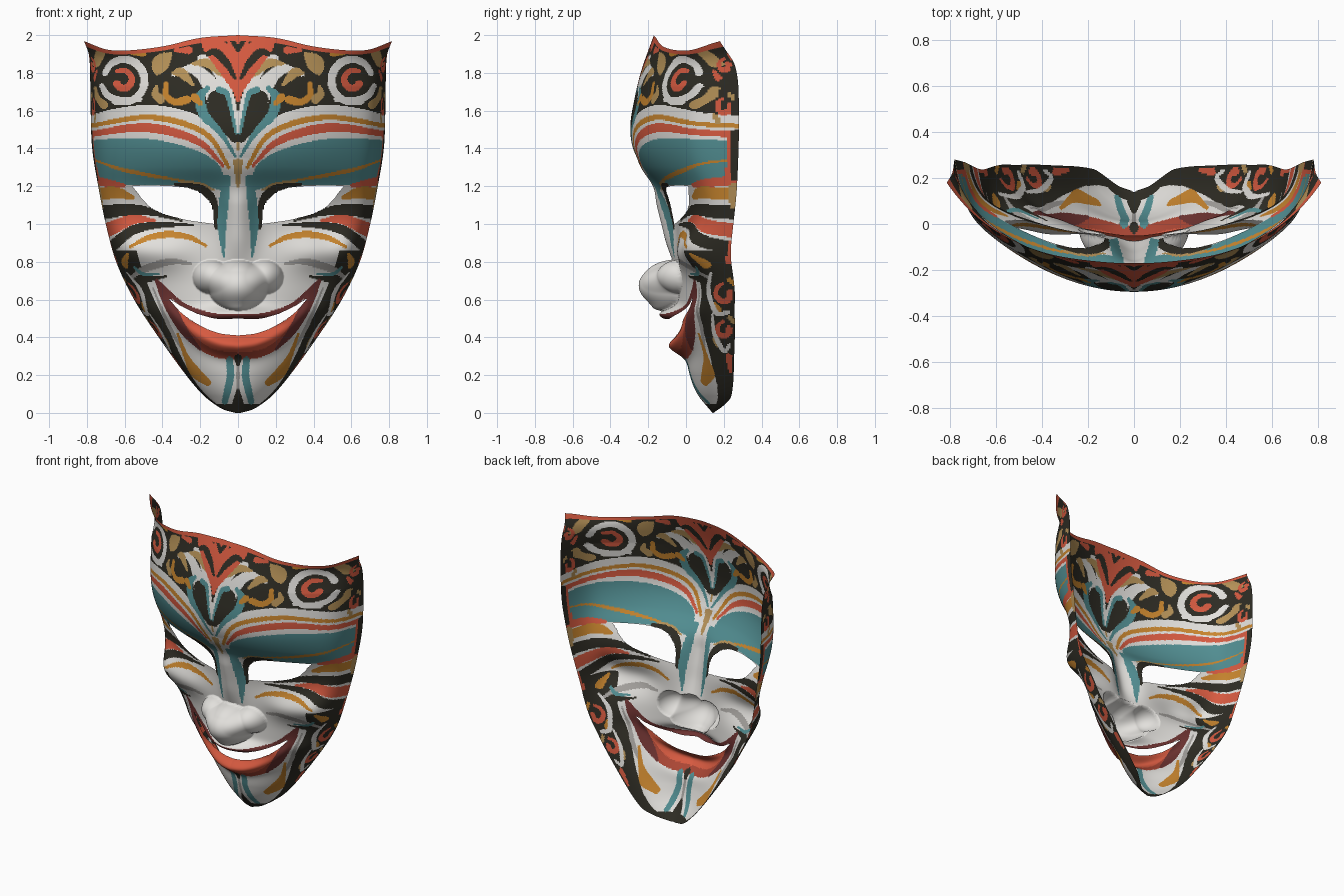
import bpy, math

# ---------- colours ----------
PALETTE = {"white": (226, 224, 220), "grey": (165, 162, 158), "coral": (214, 90, 64),
           "maroon": (108, 50, 48), "teal": (82, 142, 146), "charcoal": (46, 44, 36),
           "ochre": (200, 133, 46), "tan": (182, 146, 88), "brick": (170, 70, 52)}
NAMES = list(PALETTE)
NU, NV = 150, 340          # half columns, rows


def curve(pts):
    """Smooth function through (t, value) points."""
    n = len(pts)
    m = []
    for i in range(n):
        a, b = pts[max(i - 1, 0)], pts[min(i + 1, n - 1)]
        m.append((b[1] - a[1]) / (b[0] - a[0]))

    def f(t):
        if t <= pts[0][0]:
            return pts[0][1]
        for i in range(n - 1):
            (t0, a), (t1, b) = pts[i], pts[i + 1]
            if t <= t1:
                h = t1 - t0
                s = (t - t0) / h
                s2, s3 = s * s, s * s * s
                return ((2*s3 - 3*s2 + 1) * a + (s3 - 2*s2 + s) * h * m[i]
                        + (3*s2 - 2*s3) * b + (s3 - s2) * h * m[i+1])
        return pts[-1][1]
    return f


# ---------- outline and depth profiles ----------
half_width = curve([(0, .012), (.015, .07), (.05, .13), (.1, .19), (.2, .275), (.4, .42), (.6, .55), (.8, .645),
                    (1, .70), (1.2, .74), (1.4, .772), (1.6, .78), (1.8, .783), (1.93, .79), (2, .815)])
top_edge = curve([(0, 2), (.2, 1.985), (.4, 1.94), (.6, 1.918), (.7, 1.925), (.815, 1.968)])
mid_y = curve([(0, .14), (.1, .06), (.2, .02), (.3, 0), (.4, -.03), (.5, -.05), (.7, -.05), (.9, -.05), (1, -.06),
               (1.1, -.085), (1.2, -.145), (1.3, -.23), (1.4, -.28), (1.5, -.295), (1.6, -.285), (1.8, -.24), (2, -.17)])
edge_y = curve([(0, .145), (.04, .2), (.09, .24), (.3, .255), (.6, .26), (.9, .245), (1.2, .27), (1.6, .28),
                (1.86, .26), (2, .18)])
ridge = curve([(.75, 0), (.9, -.055), (1.0, -.07), (1.1, -.07), (1.2, -.03), (1.35, 0)])
eye_top = curve([(.125, 1.0), (.135, 1.085), (.18, 1.15), (.25, 1.187), (.35, 1.2), (.5, 1.203), (.56, 1.2)])
eye_low = curve([(.125, 1.0), (.31, 1.03), (.465, 1.09), (.56, 1.2)])
lip_top = curve([(0, .5), (.1, .497), (.2, .52), (.3, .565), (.37, .61)])
lip_low = curve([(0, .41), (.1, .422), (.2, .462), (.3, .53), (.37, .61)])
HOLES = [(.125, .56, eye_top, eye_low), (-1, .37, lip_top, lip_low)]


def bump(x, z, cx, cz, rx, rz):
    return math.exp(-((x - cx) / rx) ** 2 - ((z - cz) / rz) ** 2)


def ball(x, z, cx, cz, rx, rz, ry):
    q = 1 - ((x - cx) / rx) ** 2 - ((z - cz) / rz) ** 2
    return ry * q ** .6 if q > 0 else 0


def depth(x, z, zr, u):
    a, t = mid_y(z), max(0, (zr - 1.75) / .25)
    g = (1 - t) * (.66 * u * u + .34 * u ** 24) + t * (.78 * u * u + .22 * u ** 8)
    y = a + (edge_y(zr) - a) * g
    y += ridge(z) * math.exp(-(x / .09) ** 2)
    y -= .06 * bump(x, z, .42, .85, .17, .1)                          # cheek
    y -= .075 * bump(x, z, .6, .87, .11, .12) * (1 - u ** 20)         # outer cheek
    y -= .09 * bump(x, z, 0, .52, .2, .04)                            # upper lip
    y -= .075 * bump(x, z, 0, z - (lip_low(x) - z - .06), .3, .05)    # lower lip
    tip = ball(x, z, 0, .675, .16, .135, .2)                          # nose tip and wings
    wing = ball(x, z, .14, .72, .1, .09, .115)
    return y - (tip ** 3 + wing ** 3) ** (1 / 3)


# ---------- half grid ----------
half = []
for j in range(NV + 1):
    zr = 2 * j / NV
    w = half_width(zr)
    row = []
    for i in range(NU + 1):
        s = i / NU
        u = 1.35 * s - .35 * s * s                                    # finer columns near the edge
        x = u * w
        z = zr - (2 - top_edge(x)) * max(0, (zr - 1.5) / .5) ** 2
        for x0, x1, hi, lo in HOLES:                                  # snap to hole rims
            if x0 <= x <= x1:
                for c in (hi(x), lo(x)):
                    if abs(z - c) < 1.05 / NV:
                        z = c
        row.append((x, depth(x, z, zr, u), z))
    half.append(row)

# ---------- painting on the half grid, seen from the front (x, z) or the side (y, z) ----------
paint, centre, flank, bucket = {}, {}, {}, {}
for j in range(NV):
    for i in range(NU):
        q = (half[j][i], half[j][i+1], half[j+1][i], half[j+1][i+1])
        x, y, z = (sum(p[n] for p in q) / 4 for n in range(3))
        if any(a < x < b and lo(x) < z < hi(x) for a, b, hi, lo in HOLES):
            continue
        u = x / half[j][NU][0]
        for ok, space, h in ((True, centre, x), (u > .78, flank, y)):
            if ok:
                space[j, i] = (h, z)
                bucket.setdefault((space is flank, int(h * 40), int(z * 40)), []).append((j, i))
        side = u > .93 - .12 * min(1, max(0, (z - .15) / .3))
        paint[j, i] = "charcoal" if (side and z < .86) or z < .05 else "white"


def fill(col, hi, lo, x0=0, x1=.9):
    """Colour the area between two curves."""
    hi, lo = curve(hi), curve(lo)
    for k, (x, z) in centre.items():
        if x0 <= x <= x1 and lo(x) < z < hi(x):
            paint[k] = col


def stroke(col, pts, *radii, space=centre):
    """Brush stroke through points with changing radius."""
    fx = curve([(i, p[0]) for i, p in enumerate(pts)])
    fz = curve([(i, p[1]) for i, p in enumerate(pts)])
    fr = curve(list(enumerate(radii))) if len(radii) > 1 else (lambda t: radii[0])
    n = 24 * (len(pts) - 1)
    for s in range(n + 1):
        t = s / n
        x, z, r = fx(t * (len(pts) - 1)), fz(t * (len(pts) - 1)), max(.004, fr(t * (len(radii) - 1)))
        for bx in range(int((x - r) * 40) - 1, int((x + r) * 40) + 2):
            for bz in range(int((z - r) * 40), int((z + r) * 40) + 1):
                for k in bucket.get((space is flank, bx, bz), ()):
                    c = space[k]
                    if (c[0] - x) ** 2 + (c[1] - z) ** 2 < r * r:
                        paint[k] = col


def spiral(col, cx, cz, r0, r1, a0, a1, *radii, space=centre):
    pts = []
    for s in range(9):
        a, r = math.radians(a0 + (a1 - a0) * s / 8), r0 + (r1 - r0) * s / 8
        pts.append((cx + r * math.cos(a), cz + r * math.sin(a)))
    stroke(col, pts, *radii, space=space)


# forehead ground and brow bands
fill("charcoal", [(0, 2.1), (.9, 2.1)], [(0, 1.42), (.1, 1.5), (.25, 1.59), (.45, 1.63), (.65, 1.61), (.8, 1.57)])
stroke("ochre", [(.05, 1.3), (.15, 1.46), (.3, 1.535), (.5, 1.565), (.78, 1.52)], .01, .016, .012)
stroke("coral", [(.08, 1.31), (.2, 1.43), (.38, 1.495), (.55, 1.51), (.78, 1.475)], .008, .024, .016)
fill("teal", [(.06, 1.22), (.1, 1.31), (.2, 1.38), (.4, 1.44), (.6, 1.455), (.8, 1.44)],
     [(.06, 1.17), (.2, 1.205), (.4, 1.205), (.65, 1.215), (.8, 1.27)], .06)
stroke("ochre", [(.27, 1.225), (.45, 1.255), (.62, 1.29), (.75, 1.335)], .005, .011, .005)
stroke("charcoal", [(.33, 1.208), (.22, 1.195), (.15, 1.14), (.12, 1.06), (.115, .98)], .01, .03, .024, .008)
stroke("tan", [(.3, 1.225), (.2, 1.215), (.13, 1.18)], .006)
stroke("teal", [(.06, 1.24), (.075, 1.12), (.085, .98), (.075, .83)], .02, .026, .022, .006)
stroke("tan", [(0, 1.4), (0, 1.2)], .036, .008)

# centre crest
stroke("white", [(.02, 1.36), (.07, 1.54), (.15, 1.74), (.24, 1.82), (.34, 1.79)], .02, .05, .03, .01)
stroke("white", [(.0, 1.5), (.07, 1.74), (.14, 1.86), (.2, 1.88)], .02, .032, .016)
stroke("tan", [(.09, 1.79), (.16, 1.85), (.24, 1.85)], .01, .024, .008)
stroke("charcoal", [(.02, 1.45), (.08, 1.57), (.11, 1.66)], .018, .05, .05)
stroke("teal", [(.015, 1.36), (.09, 1.48), (.18, 1.58), (.2, 1.67), (.16, 1.72)], .007, .015, .026, .026, .012)
stroke("teal", [(.01, 1.48), (.035, 1.6), (.06, 1.69), (.1, 1.71)], .007, .012, .018)
stroke("coral", [(0, 1.7), (.05, 1.83), (.13, 1.95)], .02, .055, .06)
stroke("coral", [(0, 1.66), (0, 1.97)], .014, .05, .06)
stroke("charcoal", [(.015, 1.77), (.06, 1.85), (.12, 1.91), (.16, 1.9)], .008, .022, .012)
stroke("charcoal", [(0, 1.93), (.03, 1.965)], .016, .01)

# forehead scrolls and leaves
spiral("white", .61, 1.765, .125, .1, -70, -340, .016, .022, .016)
stroke("white", [(.72, 1.73), (.69, 1.68), (.62, 1.655), (.52, 1.66)], .014, .018, .014)
spiral("coral", .61, 1.76, .056, .036, 60, 330, .012, .018, .02)
stroke("tan", [(.36, 1.9), (.41, 1.85), (.43, 1.8)], .012, .045, .012)
stroke("tan", [(.24, 1.74), (.3, 1.8), (.34, 1.8)], .01, .026, .01)
stroke("ochre", [(.27, 1.66), (.33, 1.645), (.38, 1.68), (.38, 1.74)], .022, .018, .014)
stroke("tan", [(.41, 1.66), (.44, 1.69), (.43, 1.73)], .024, .018, .008)
stroke("ochre", [(.2, 1.64), (.23, 1.67)], .014, .022)
stroke("coral", [(.26, 1.92), (.33, 1.92)], .02, .01)
stroke("tan", [(.73, 1.9), (.75, 1.85)], .026, .02)
stroke("tan", [(.71, 1.63), (.745, 1.67), (.755, 1.72)], .022, .014, .008)
stroke("ochre", [(.5, 1.9), (.56, 1.905)], .014, .01)
for k in centre:                                                      # coral top rim
    if k[0] > NV * .983:
        paint[k] = "coral"

# temple and cheek stripes
stroke("coral", [(.6, 1.205), (.68, 1.215), (.76, 1.23)], .008, .02, .026)
stroke("ochre", [(.56, 1.14), (.64, 1.165), (.74, 1.16)], .012, .03, .034)
stroke("charcoal", [(.3, 1.018), (.45, 1.062), (.58, 1.075), (.73, 1.06)], .005, .026, .038)
stroke("coral", [(.44, 1.02), (.56, 1.022), (.71, .96)], .006, .026, .04)
stroke("charcoal", [(.24, .995), (.42, .995), (.56, .965), (.68, .87)], .006, .022, .03)
stroke("ochre", [(.17, .885), (.26, .93), (.37, .945), (.48, .925), (.57, .88)], .008, .018, .008)
stroke("ochre", [(.585, .84), (.6, .8), (.59, .77)], .008, .018, .008)
stroke("grey", [(.25, .79), (.36, .8), (.5, .76), (.56, .72)], .008, .02, .01)
stroke("teal", [(.42, .735), (.5, .735), (.55, .77)], .005, .01, .006)
stroke("charcoal", [(.38, .722), (.46, .71), (.53, .7)], .005, .014, .02)
stroke("grey", [(.45, .66), (.36, .45), (.27, .3)], .005, .011, .005)

# side border scrolls, painted from the side
for z, r, dot in ((.63, .055, "ochre"), (.44, .045, "tan"), (1.62, .045, "tan"), (1.84, .035, "coral")):
    spiral("coral", .205, z, r, r * .5, 100, 380, .008, .015, .016, space=flank)
    stroke(dot, [(.15, z - r), (.17, z - r - .03)], .012, .018, space=flank)
    stroke(dot, [(.23, z + r + .02), (.25, z + r)], .012, space=flank)
stroke("white", [(.13, .74), (.12, .64), (.16, .53), (.22, .53)], .008, .013, .012, space=flank)
stroke("white", [(.14, .52), (.15, .42), (.2, .33), (.23, .36)], .008, .012, .01, space=flank)
stroke("coral", [(.225, .3), (.235, .22)], .016, .01, space=flank)
stroke("charcoal", [(.26, 1.48), (.265, 1.38), (.255, 1.25)], .02, .03, .02, space=flank)
stroke("coral", [(.22, 1.48), (.23, 1.38), (.22, 1.25)], .014, .012, .014, space=flank)
stroke("tan", [(.25, 1.2), (.25, 1.1)], .02, space=flank)
stroke("coral", [(.235, .9), (.225, .8)], .012, .016, space=flank)

# lips
fill("brick", [(0, .42), (.2, .47), (.3, .54), (.4, .66)], [(0, .28), (.12, .295), (.22, .35), (.32, .47), (.41, .66)], 0, .41)
fill("coral", [(0, .42), (.2, .47), (.3, .54), (.36, .6)], [(0, .32), (.12, .335), (.2, .38), (.28, .47), (.36, .6)], 0, .36)
stroke("maroon", [(.43, .7), (.37, .585), (.29, .44), (.2, .335)], .01, .028, .022, .006)
stroke("maroon", [(0, .51), (.1, .51), (.2, .532), (.3, .578), (.42, .69)], .016, .014, .01)

# chin
stroke("ochre", [(.32, .42), (.275, .3), (.225, .215), (.16, .16)], .006, .014, .028, .018)
stroke("teal", [(.045, .28), (.04, .2), (.055, .12), (.07, .06)], .018, .02, .016)
stroke("charcoal", [(0, .29), (0, .25)], .02, .008)
stroke("grey", [(0, .24), (0, .12)], .009)
stroke("charcoal", [(0, .12), (0, .05)], .008, .03)

# ---------- mirrored mask mesh ----------
verts = [(s * x, y, z) for row in half for s, (x, y, z) in
         [(-1, p) for p in row[:0:-1]] + [(1, p) for p in row]]
C = 2 * NU + 1
faces, cols = [], []
for (j, i), name in paint.items():
    for a in (j * C + NU + i, j * C + NU - 1 - i):
        faces.append((a, a + 1, a + C + 1, a + C))
        cols.append(NAMES.index(name))
mesh = bpy.data.meshes.new("mask_face")
mesh.from_pydata(verts, [], faces)
for name, rgb in PALETTE.items():
    mat = bpy.data.materials.new(name)
    mat.diffuse_color = [((v / 255 + .055) / 1.055) ** 2.4 for v in rgb] + [1]
    mesh.materials.append(mat)
mesh.polygons.foreach_set("material_index", cols)
mesh.polygons.foreach_set("use_smooth", [True] * len(faces))
mask = bpy.data.objects.new("mask_face", mesh)
bpy.context.collection.objects.link(mask)
